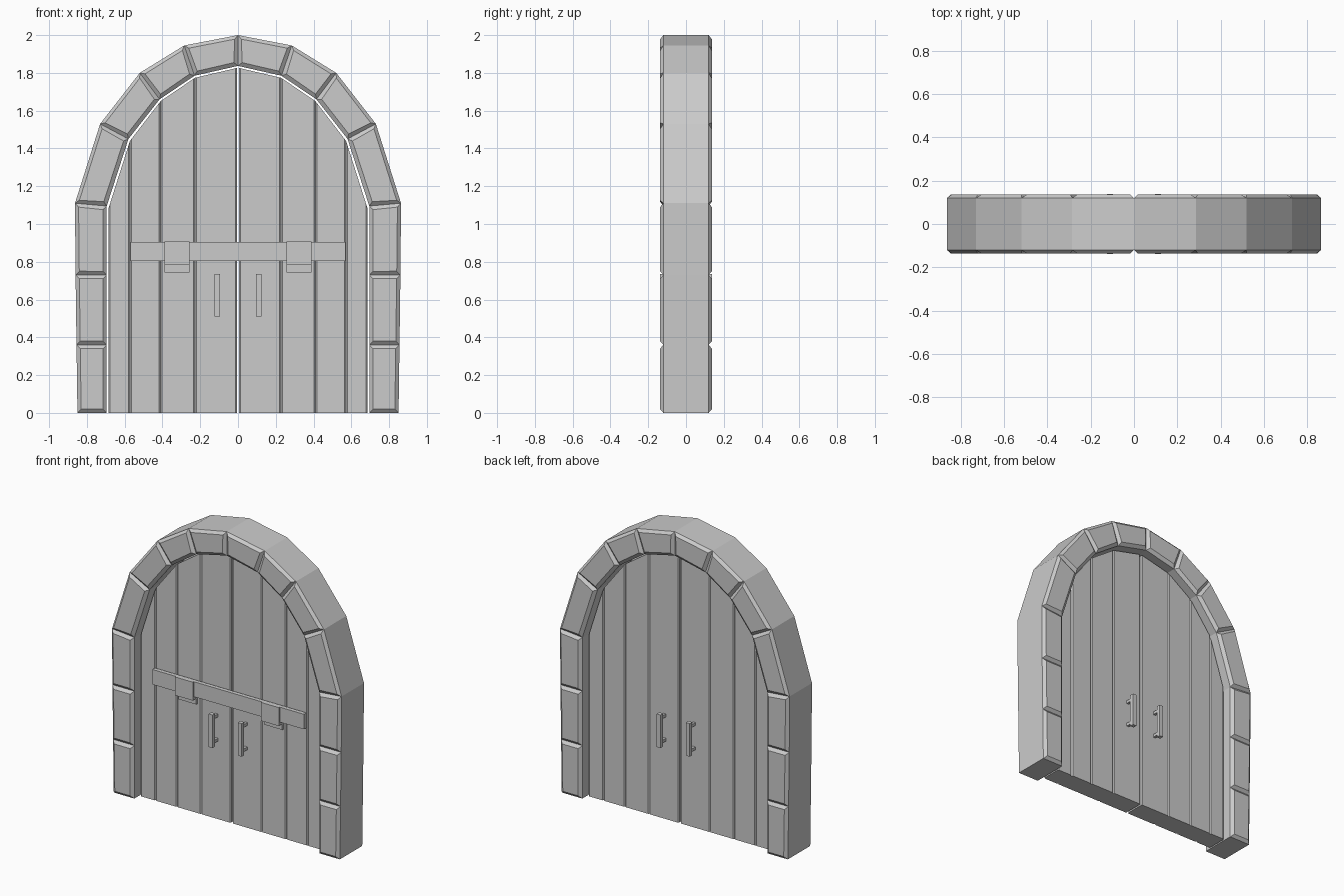
import bpy, bmesh

if "Cube" in bpy.data.objects:
    bpy.data.objects.remove(bpy.data.objects["Cube"])

DOOR_Y = 0.07  # half thickness of the door leaves


def finish(bm, name):
    bmesh.ops.recalc_face_normals(bm, faces=bm.faces[:])
    mesh = bpy.data.meshes.new(name)
    bm.to_mesh(mesh)
    bm.free()
    ob = bpy.data.objects.new(name, mesh)
    bpy.context.collection.objects.link(ob)
    return ob


def box(name, x0, x1, y0, y1, z0, z1):
    bm = bmesh.new()
    bmesh.ops.create_cube(bm, size=1)
    for v in bm.verts:
        v.co.x = x1 if v.co.x > 0 else x0
        v.co.y = y1 if v.co.y > 0 else y0
        v.co.z = z1 if v.co.z > 0 else z0
    return finish(bm, name)


def extrude_front(bm, faces, depth):
    res = bmesh.ops.extrude_face_region(bm, geom=faces)
    verts = [g for g in res["geom"] if isinstance(g, bmesh.types.BMVert)]
    bmesh.ops.translate(bm, verts=verts, vec=(0, depth, 0))


# Stone arch: a ring of quads, each raised into a bevelled block front and back
outer = [(.85, 0), (.855, .36), (.86, .73), (.863, 1.11),
         (.73, 1.53), (.52, 1.80), (.285, 1.945), (0, 2.0)]
inner = [(.695, 0), (.695, .36), (.695, .73), (.695, 1.095),
         (.58, 1.45), (.415, 1.66), (.23, 1.785), (0, 1.837)]
outer += [(-x, z) for x, z in reversed(outer[:-1])]
inner += [(-x, z) for x, z in reversed(inner[:-1])]
bm = bmesh.new()
vo = [bm.verts.new((x, -.12, z)) for x, z in outer]
vi = [bm.verts.new((x, -.12, z)) for x, z in inner]
ring = [bm.faces.new((vo[i], vo[i + 1], vi[i + 1], vi[i])) for i in range(len(vo) - 1)]
extrude_front(bm, ring, .24)
bmesh.ops.recalc_face_normals(bm, faces=bm.faces[:])
caps = [f for f in bm.faces if abs(f.normal.y) > .9]
bmesh.ops.inset_individual(bm, faces=caps, thickness=.028, depth=.017)
finish(bm, "stone_arch")

# Door planks: tops follow the arch, long edges chamfered into V grooves
tops = [(.006, 1.826), (.228, 1.774), (.41, 1.65), (.572, 1.44), (.685, 1.085)]
for side in (-1, 1):
    for (xa, za), (xb, zb) in zip(tops, tops[1:]):
        bm = bmesh.new()
        pts = [(xa, 0), (xb, 0), (xb, zb), (xa, za)]
        face = bm.faces.new([bm.verts.new((side * x, -DOOR_Y, z)) for x, z in pts])
        extrude_front(bm, [face], 2 * DOOR_Y)
        bmesh.ops.recalc_face_normals(bm, faces=bm.faces[:])
        edges = [e for e in bm.edges if abs(e.verts[0].co.z - e.verts[1].co.z) > .9]
        bmesh.ops.bevel(bm, geom=edges, offset=.007, segments=1, affect='EDGES')
        finish(bm, "door_plank")

# Pull handles on both faces of both leaves, each grip held by two posts
for sx in (-1, 1):
    for sy in (-1, 1):
        x = .11 * sx
        ya, yb, yc = sorted((sy * .11, sy * .138)), sorted((sy * .065, sy * .112)), None
        box("handle_grip", x - .014, x + .014, *ya, .51, .735)
        for z in (.53, .695):
            box("handle_post", x - .009, x + .009, *yb, z, z + .02)

# Locking bar across the front and its two hooked brackets
box("locking_bar", -.57, .57, -.105, -.078, .803, .905)
for sx in (-1, 1):
    xa, xb = sorted((.257 * sx, .39 * sx))
    box("bracket_back", xa, xb, -.082, -.065, .742, .9)
    box("bracket_shelf", xa, xb, -.118, -.065, .782, .803)
    box("bracket_front", xa, xb, -.118, -.103, .782, .907)
